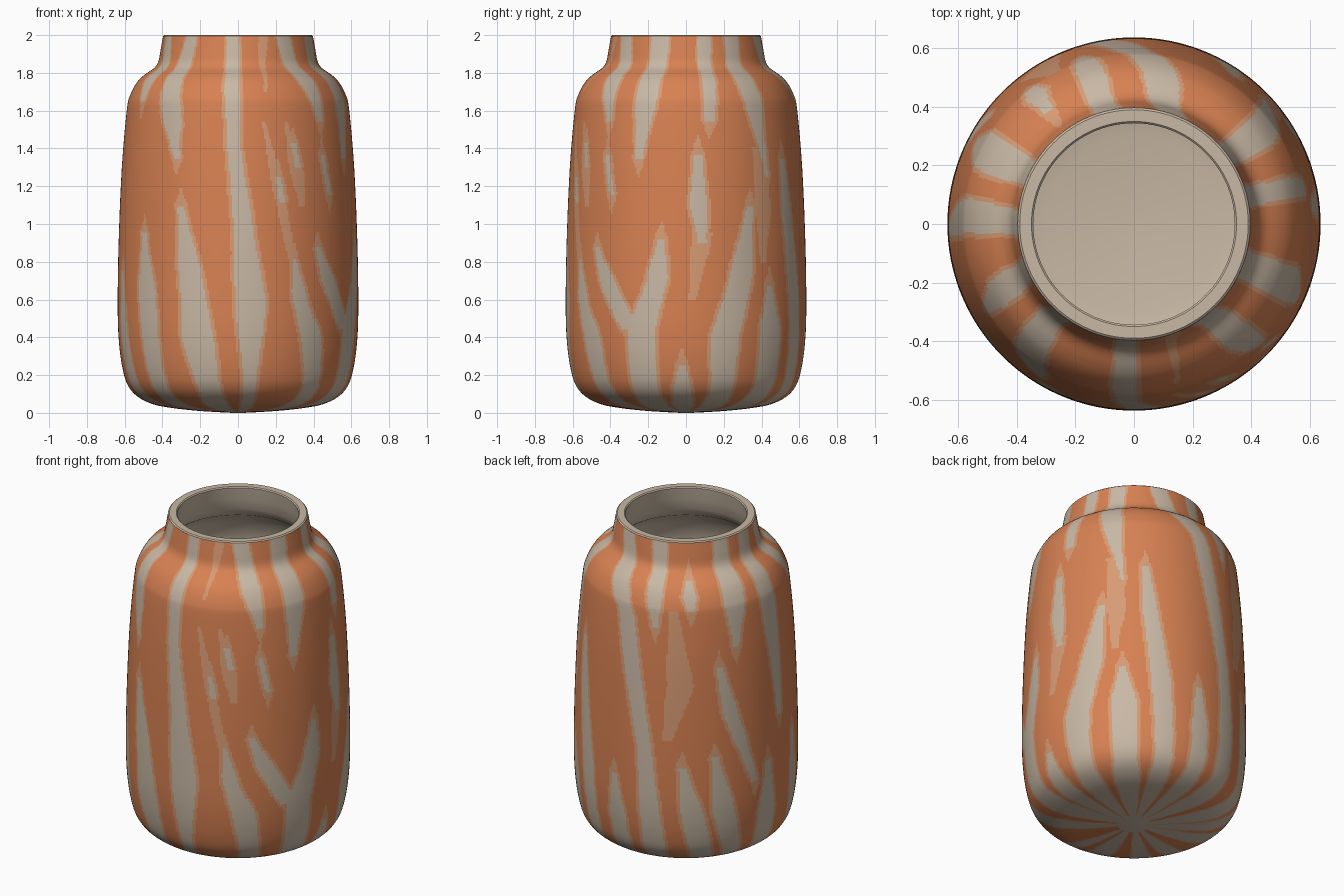
import bpy, math

if "Cube" in bpy.data.objects:
    bpy.data.objects.remove(bpy.data.objects["Cube"])

def material(name, rgb):
    m = bpy.data.materials.new(name)
    m.diffuse_color = (*rgb, 1)
    m.use_nodes = True
    m.node_tree.nodes["Principled BSDF"].inputs["Base Color"].default_value = m.diffuse_color
    return m

ORANGE = material("burnt orange", (0.68, 0.22, 0.085))
PEACH = material("light orange", (0.68, 0.33, 0.175))
CREAM = material("cream clay", (0.58, 0.48, 0.375))

def smooth_profile(pts, step):
    # Catmull-Rom curve through (radius, z) points
    out = []
    for i in range(len(pts) - 1):
        p = [pts[max(i - 1, 0)], pts[i], pts[i + 1], pts[min(i + 2, len(pts) - 1)]]
        n = max(1, math.ceil(math.dist(p[1], p[2]) / step))
        for k in range(n):
            t = k / n
            out.append(tuple(
                0.5 * (2 * b + (c - a) * t + (2 * a - 5 * b + 4 * c - d) * t * t
                       + (3 * b - a - 3 * c + d) * t ** 3)
                for a, b, c, d in zip(*p)))
    return out + [pts[-1]]

def lathe(name, prof, segs, mats, cap_start=False, cap_end=False, rule=None):
    # Spin a profile; angle 0 is the front, 90 degrees is the right side
    verts, faces, idx = [], [], []
    for r, z in prof:
        for j in range(segs):
            a = 2 * math.pi * j / segs
            verts.append((r * math.sin(a), -r * math.cos(a), z))
    for i in range(len(prof) - 1):
        row = rule((prof[i][1] + prof[i + 1][1]) / 2, segs) if rule else [0] * segs
        if rule and prof[i + 1][0] < 0.1:
            row = [2] * segs
        for j in range(segs):
            k = (j + 1) % segs
            faces.append((i * segs + j, i * segs + k, (i + 1) * segs + k, (i + 1) * segs + j))
            idx.append(row[j])
    if cap_start:
        faces.append(tuple(reversed(range(segs))))
        idx.append(len(mats) - 1)
    if cap_end:
        faces.append(tuple(range(len(verts) - segs, len(verts))))
        idx.append(len(mats) - 1)
    me = bpy.data.meshes.new(name)
    me.from_pydata(verts, [], faces)
    for m in mats:
        me.materials.append(m)
    me.polygons.foreach_set("material_index", idx)
    me.polygons.foreach_set("use_smooth", [True] * len(faces))
    me.update()
    ob = bpy.data.objects.new(name, me)
    bpy.context.collection.objects.link(ob)

# Brush strokes: each knot is (height, angle, half-width), top to bottom
STRIPES, PALE = [], []

def stripe(*knots):
    STRIPES.append(knots)

def streak(*knots):
    PALE.append(knots)

# Front strokes
stripe((2, -4, 5), (1.4, -2, 3.3), (1, 2.5, 4.5), (.6, 6, 7), (.1, 6, 3))
stripe((1.1, -29, 2), (.7, -23, 6), (.4, -20, 8), (.1, -15, 6))
stripe((.95, -52, 2), (.6, -49, 6), (.1, -45, 5))
stripe((2, -38, 5), (1.85, -42, 6), (1.6, -37, 6), (1.35, -32, 2))
stripe((2, -68, 5), (1.8, -64, 6), (1.65, -60, 2))
stripe((.75, -74, 2), (.4, -72, 5), (.1, -68, 5))
stripe((1.25, 20, 1.5), (1.12, 22, 1.5))
stripe((1.42, 29, 1.5), (1.31, 31, 1.5))
stripe((1.36, 47, 1.5), (1.15, 51, 1.5))
# Right-hand strokes
stripe((2, 37, 6), (1.8, 42, 6), (1.55, 47, 2))
stripe((2, 70, 7), (1.7, 69, 6), (1.35, 66, 2))
stripe((2, 104, 5), (1.55, 102, 3))
stripe((2, 127, 6), (1.75, 126, 6), (1.25, 134, 1))
stripe((1.37, 96, 2), (1.1, 96, 4), (.9, 98, 2))
stripe((1.1, 123, 2), (.7, 117, 6), (.4, 109, 7), (.1, 109, 6))
stripe((.92, 78, 2), (.7, 76, 5), (.45, 68, 7), (.1, 68, 7))
stripe((.87, 42, 2), (.65, 51, 5), (.45, 62, 5))
stripe((.82, 28, 1), (.6, 31, 4), (.4, 38, 6), (.1, 42, 5))
stripe((.25, 88, 2), (.1, 88, 5))
stripe((.68, 134, 2), (.4, 135, 7), (.1, 135, 7))
# Back and left strokes
stripe((1.35, 146, 2), (1, 149, 4), (.6, 154, 5), (.1, 157, 5))
stripe((2, 160, 7), (1.8, 168, 7), (1.6, 180, 5), (.8, 193, 4), (.1, 198, 6))
stripe((2, 193, 6), (1.75, 196, 5), (1.55, 198, 2))
stripe((1.8, 217, 2), (1.72, 217, 4), (1.65, 218, 2))
stripe((2, 244, 6), (1.75, 244, 7), (1.4, 243, 2))
stripe((2, 270, 6), (1.7, 267, 6), (.9, 272, 2))
stripe((1.3, 233, 2), (1, 239, 4), (.55, 253, 2))
stripe((.75, 230, 2), (.4, 235, 6), (.1, 242, 5))
stripe((.7, 213, 2), (.35, 219, 6), (.1, 224, 6))
stripe((.65, 262, 2), (.3, 262, 6), (.1, 262, 6))
stripe((.6, 175, 2), (.3, 177, 5), (.1, 178, 5))
# Pale streaks without cream
streak((1.55, 13, 1), (1.2, 20, 3), (.8, 27, 2))
streak((1.55, 25, 1), (1.3, 30, 4), (1.1, 33, 2))
streak((2, 20, 4), (1.7, 15, 1))
streak((.95, 98, 5), (.6, 93, 2))
streak((1.65, 208, 3), (1.2, 212, 7), (.85, 205, 3))
streak((1.4, 127, 2), (1.1, 131, 5), (.8, 130, 2))

def at(knots, z):
    # Centre angle and half-width of a stroke at height z, or None
    if z >= knots[0][0]:
        return None
    for (z1, a1, w1), (z0, a0, w0) in zip(knots, knots[1:]):
        if z >= z0:
            t = (z1 - z) / (z1 - z0)
            s = t * t * (3 - 2 * t)
            return a1 + (a0 - a1) * t, w1 + (w0 - w1) * s
    if knots[-1][0] < 0.15:          # runs on under the base
        return knots[-1][1], knots[-1][2] * (1 + 0.5 * (0.1 - z) / 0.1)
    return None

def stripe_rule(z, segs):
    row = [0] * segs
    def paint(a, w, value):
        for j in range(math.ceil((a - w) * segs / 360 - 0.5),
                       math.floor((a + w) * segs / 360 - 0.5) + 1):
            row[j % segs] = max(row[j % segs], value)
    for s in PALE:
        hit = at(s, z)
        if hit:
            paint(*hit, 1)
    for s in STRIPES:
        hit = at(s, z)
        if hit:
            paint(*hit, 2)
            paint(hit[0], hit[1] + 1.8, 1)
        else:                        # pale tips beyond the cream
            for k in (s[0], s[-1]):
                d = abs(z - k[0])
                if d < 0.1:
                    paint(k[1], (k[2] + 1.5) * (1 - d / 0.1), 1)
    return row

# Outer painted body
outer = smooth_profile(
    [(.03, 0), (.2, .01), (.35, .026), (.45, .046), (.53, .085), (.58, .14),
     (.608, .22), (.629, .36), (.637, .55), (.632, .9), (.615, 1.3), (.589, 1.6),
     (.572, 1.68), (.535, 1.75), (.495, 1.79), (.445, 1.825), (.422, 1.86),
     (.41, 1.92), (.397, 1.994)], 0.02)
lathe("vase_body", outer, 384, [ORANGE, PEACH, CREAM], cap_start=True, rule=stripe_rule)

# Unpainted rim, inner wall and floor
inner = [(.397, 1.994), (.39, 2.0), (.35, 2.0), (.344, 1.994), (.355, 1.92), (.37, 1.85),
         (.395, 1.8), (.45, 1.765), (.5, 1.71), (.535, 1.6), (.56, 1.3), (.58, .9),
         (.585, .55), (.575, .36), (.55, .22), (.5, .13), (.42, .09), (.3, .07), (.05, .055)]
lathe("rim_and_interior", inner, 96, [CREAM], cap_end=True)

# Keep the rim crisp
for ob in bpy.context.collection.objects:
    ob.select_set(True)
    bpy.context.view_layer.objects.active = ob
bpy.ops.object.shade_smooth_by_angle(angle=math.radians(35))
